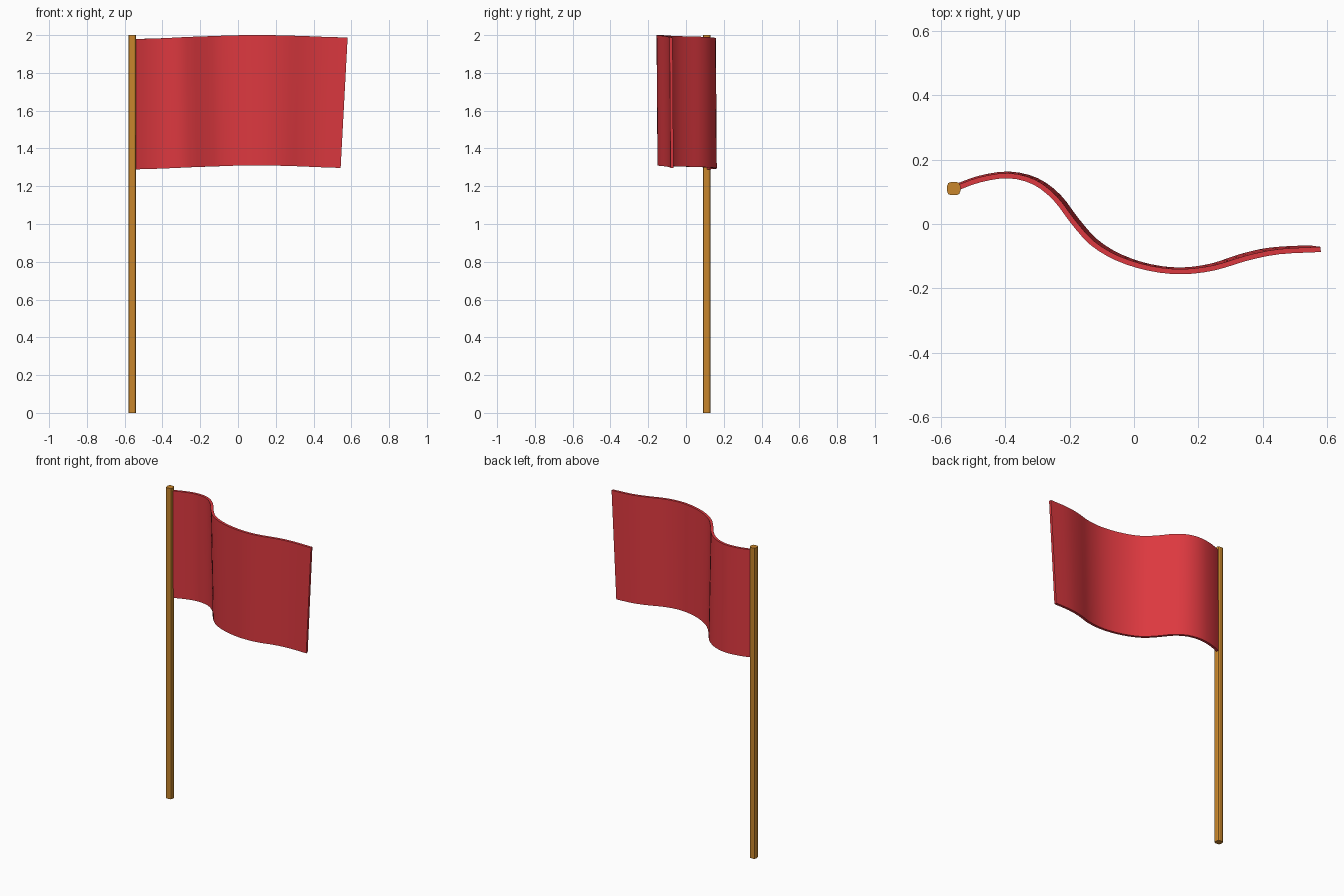
import bpy, bmesh
from mathutils import Vector

if "Cube" in bpy.data.objects:
    bpy.data.objects.remove(bpy.data.objects["Cube"])


def material(name, color):
    m = bpy.data.materials.new(name)
    m.diffuse_color = color
    m.use_nodes = True
    m.node_tree.nodes["Principled BSDF"].inputs["Base Color"].default_value = m.diffuse_color
    return m


def make_object(name, bm, mat):
    mesh = bpy.data.meshes.new(name)
    bm.to_mesh(mesh)
    bm.free()
    mesh.materials.append(mat)
    ob = bpy.data.objects.new(name, mesh)
    bpy.context.collection.objects.link(ob)
    bpy.ops.object.select_all(action='DESELECT')
    ob.select_set(True)
    bpy.context.view_layer.objects.active = ob
    return ob


def catmull(points, steps):
    pts = [2 * points[0] - points[1]] + points + [2 * points[-1] - points[-2]]
    out = []
    for a, b, c, d in zip(pts, pts[1:], pts[2:], pts[3:]):
        for i in range(steps):
            t = i / steps
            out.append(0.5 * (2 * b + (c - a) * t + (2 * a - 5 * b + 4 * c - d) * t * t
                              + (3 * b - a - 3 * c + d) * t ** 3))
    return out + [points[-1]]


wood = material("wood", (0.58, 0.24, 0.025, 1))
red = material("red_cloth", (0.72, 0.04, 0.05, 1))

# Pole: square bar with rounded upright edges
bm = bmesh.new()
bmesh.ops.create_cube(bm, size=1)
bmesh.ops.scale(bm, vec=(0.041, 0.041, 2), verts=bm.verts)
bmesh.ops.translate(bm, vec=(-0.56, 0.11, 1), verts=bm.verts)
upright = [e for e in bm.edges if abs(e.verts[0].co.z - e.verts[1].co.z) > 1]
bmesh.ops.bevel(bm, geom=upright, offset=0.012, segments=2, profile=0.5, affect='EDGES')
make_object("pole", bm, wood)

# Flag: (x, y, top z, x shift of the bottom edge) along the wave
wave = [(-0.56, 0.108, 1.979, 0), (-0.48, 0.137, 1.981, 0), (-0.39, 0.150, 1.984, 0.002),
        (-0.31, 0.130, 1.988, 0.008), (-0.245, 0.080, 1.991, 0.011),
        (-0.19, 0.008, 1.993, 0.011), (-0.13, -0.059, 1.995, 0.011),
        (-0.05, -0.107, 1.998, 0.008), (0.05, -0.138, 2.0, 0.002), (0.15, -0.148, 2.0, -0.004),
        (0.25, -0.136, 1.998, -0.010), (0.35, -0.106, 1.995, -0.018),
        (0.45, -0.086, 1.991, -0.026), (0.58, -0.079, 1.987, -0.037)]
path = catmull([Vector(p) for p in wave], 3)
rows = 6
bm = bmesh.new()
cols = []
for x, y, z, shift in path:
    cols.append([bm.verts.new((x + shift * r / rows, y + 0.005 * r / rows, z - 0.69 * r / rows))
                 for r in range(rows + 1)])
for a, b in zip(cols, cols[1:]):
    for r in range(rows):
        bm.faces.new((a[r], a[r + 1], b[r + 1], b[r]))
flag = make_object("flag", bm, red)
thick = flag.modifiers.new("thickness", 'SOLIDIFY')
thick.thickness = 0.016
thick.offset = 0
bpy.ops.object.modifier_apply(modifier=thick.name)
bpy.ops.object.shade_smooth_by_angle()
